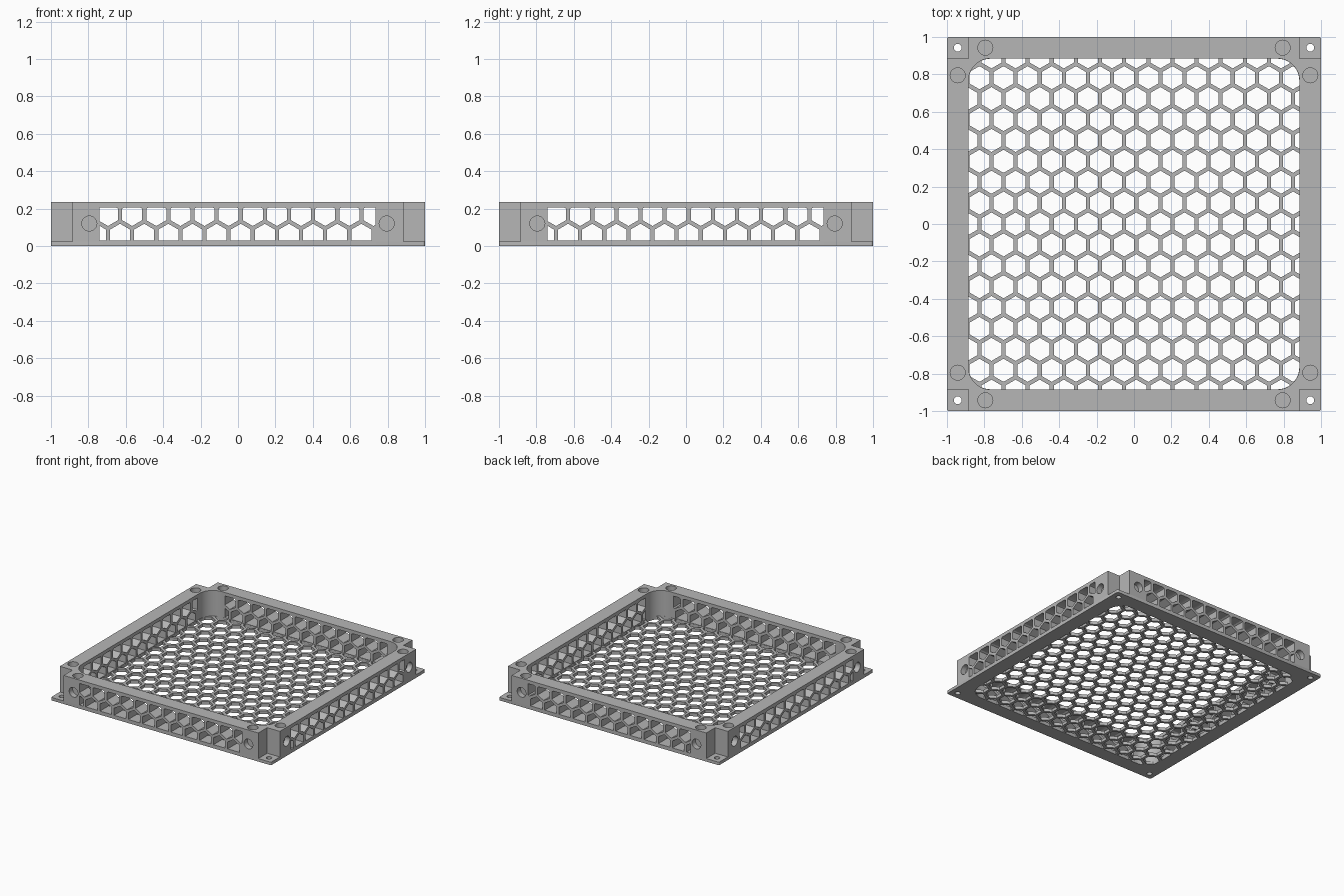
import bpy, bmesh, math
from mathutils import Vector

cube = bpy.data.objects.get("Cube")
if cube:
    bpy.data.objects.remove(cube, do_unlink=True)

FLOOR, TOP = 0.025, 0.235      # plate thickness, overall height
INNER = 0.885                  # half width of the opening
PITCH, RIB = 0.129, 0.022      # honeycomb spacing and rib width
MAGNET, MAGNET_POS, MID = 0.04, 0.795, (1 + INNER) / 2
MAGNET_DEPTH = 0.045
SIGNS = [(a, b) for a in (-1, 1) for b in (-1, 1)]

metal = bpy.data.materials.new("matte grey")
metal.use_nodes = True
GREY = (0.47, 0.47, 0.47, 1)
metal.diffuse_color = GREY
metal.node_tree.nodes["Principled BSDF"].inputs["Base Color"].default_value = GREY

# Maps a flat outline (u, v) and depth w onto the model's axes
AXES = {"x": lambda u, v, w: (w, u, v),
        "y": lambda u, v, w: (u, w, v),
        "z": lambda u, v, w: (u, v, w)}


def ngon(cx, cy, r, n, start=0.0):
    return [Vector((cx + r * math.cos(start + math.tau * i / n),
                    cy + r * math.sin(start + math.tau * i / n))) for i in range(n)]


def rect(u0, u1, v0, v1):
    return [Vector(p) for p in ((u0, v0), (u1, v0), (u1, v1), (u0, v1))]


def rounded_square(half, r, steps=12):
    pts = []
    for q, (sx, sy) in enumerate(((1, 1), (-1, 1), (-1, -1), (1, -1))):
        for i in range(steps + 1):
            a = math.pi / 2 * (q + i / steps)
            pts.append(Vector((sx * (half - r) + r * math.cos(a),
                               sy * (half - r) + r * math.sin(a))))
    return pts


def clip(poly, window):
    """Keep the part of a polygon that lies inside a convex window."""
    for a, b in zip(window, window[1:] + window[:1]):
        out = []
        for p, q in zip(poly, poly[1:] + poly[:1]):
            dp, dq = (b - a).cross(p - a), (b - a).cross(q - a)
            if dp >= 0:
                out.append(p)
            if dp * dq < 0:
                out.append(p.lerp(q, dp / (dp - dq)))
        poly = out
        if len(poly) < 3:
            return []
    clean = [p for i, p in enumerate(poly) if (p - poly[i - 1]).length > 1e-5]
    area = sum(p.cross(q) for p, q in zip(clean, clean[1:] + clean[:1])) / 2
    return clean if len(clean) > 2 and area > 1e-5 else []


def honeycomb(window, cu, cv):
    """Hexagon outlines with one cell centred on (cu, cv), cut to the window."""
    radius = (PITCH - RIB) / math.sqrt(3)
    cells = []
    for row in range(-10, 11):
        for col in range(-10, 11):
            u = cu + PITCH * (col + 0.5 * (row % 2))
            v = cv + PITCH * row * math.sqrt(3) / 2
            cell = clip(ngon(u, v, radius, 6, math.pi / 6), window)
            if cell:
                cells.append(cell)
    return cells


def prisms(name, outlines, axis, low, high):
    bm = bmesh.new()
    for outline in outlines:
        base = [bm.verts.new(AXES[axis](p.x, p.y, low)) for p in outline]
        cap = [bm.verts.new(AXES[axis](p.x, p.y, high)) for p in outline]
        bm.faces.new(base[::-1])
        bm.faces.new(cap)
        for i in range(len(base)):
            bm.faces.new((base[i - 1], base[i], cap[i], cap[i - 1]))
    bmesh.ops.recalc_face_normals(bm, faces=bm.faces)
    mesh = bpy.data.meshes.new(name)
    bm.to_mesh(mesh)
    bm.free()
    mesh.materials.append(metal)
    obj = bpy.data.objects.new(name, mesh)
    bpy.context.collection.objects.link(obj)
    return obj


def carve(obj, cutters):
    """Subtract every cutter, bake the result and remove the cutters."""
    for cutter in cutters:
        cutter.hide_render = True
        mod = obj.modifiers.new(cutter.name, "BOOLEAN")
        mod.operation, mod.solver, mod.object = "DIFFERENCE", "EXACT", cutter
    bpy.context.view_layer.update()
    graph = bpy.context.evaluated_depsgraph_get()
    baked = bpy.data.meshes.new_from_object(obj.evaluated_get(graph))
    obj.modifiers.clear()
    obj.data = baked
    for cutter in cutters:
        bpy.data.objects.remove(cutter, do_unlink=True)
    bpy.ops.object.select_all(action="DESELECT")
    obj.select_set(True)
    bpy.context.view_layer.objects.active = obj
    bpy.ops.object.shade_smooth_by_angle(angle=math.radians(30))


# Base plate with honeycomb floor and corner screw holes
plate = prisms("base_plate", [rounded_square(1, 0.012, 4)], "z", 0, FLOOR)
floor_cells = honeycomb(rounded_square(INNER - 0.001, 0.119), 0.012, 0)
screws = [ngon(a * MID, b * MID, 0.021, 24) for a, b in SIGNS]
carve(plate, [prisms("floor_cutter", floor_cells + screws, "z", -0.1, 0.1)])

# Wall frame: block with pocket, corner notches, side windows, magnet recesses
frame = prisms("wall_frame", [rect(-1, 1, -1, 1)], "z", FLOOR, TOP)
cutters = [prisms("pocket_cutter", [rounded_square(INNER, 0.12)], "z", -0.1, 0.5)]
notches = [rect(*sorted((a * INNER, a * 1.1)), *sorted((b * INNER, b * 1.1)))
           for a, b in SIGNS]
cutters.append(prisms("notch_cutter", notches, "z", -0.1, 0.5))
side_cells = honeycomb(rect(-0.74, 0.735, 0.03, 0.207), 0.0145, 0.057)
side_discs = [ngon(s * MAGNET_POS, 0.12, MAGNET, 32) for s in (-1, 1)]
for axis in "xy":
    cutters.append(prisms("window_cutter", side_cells, axis, -1.1, 1.1))
    for s in (-1, 1):
        low, high = sorted((s * (1 - MAGNET_DEPTH), s * 1.1))
        cutters.append(prisms("side_recess_cutter", side_discs, axis, low, high))
top_discs = [ngon(a * u, b * v, MAGNET, 32) for a, b in SIGNS
             for u, v in ((MAGNET_POS, MID), (MID, MAGNET_POS))]
cutters.append(prisms("top_recess_cutter", top_discs, "z", TOP - MAGNET_DEPTH, 0.5))
carve(frame, cutters)
